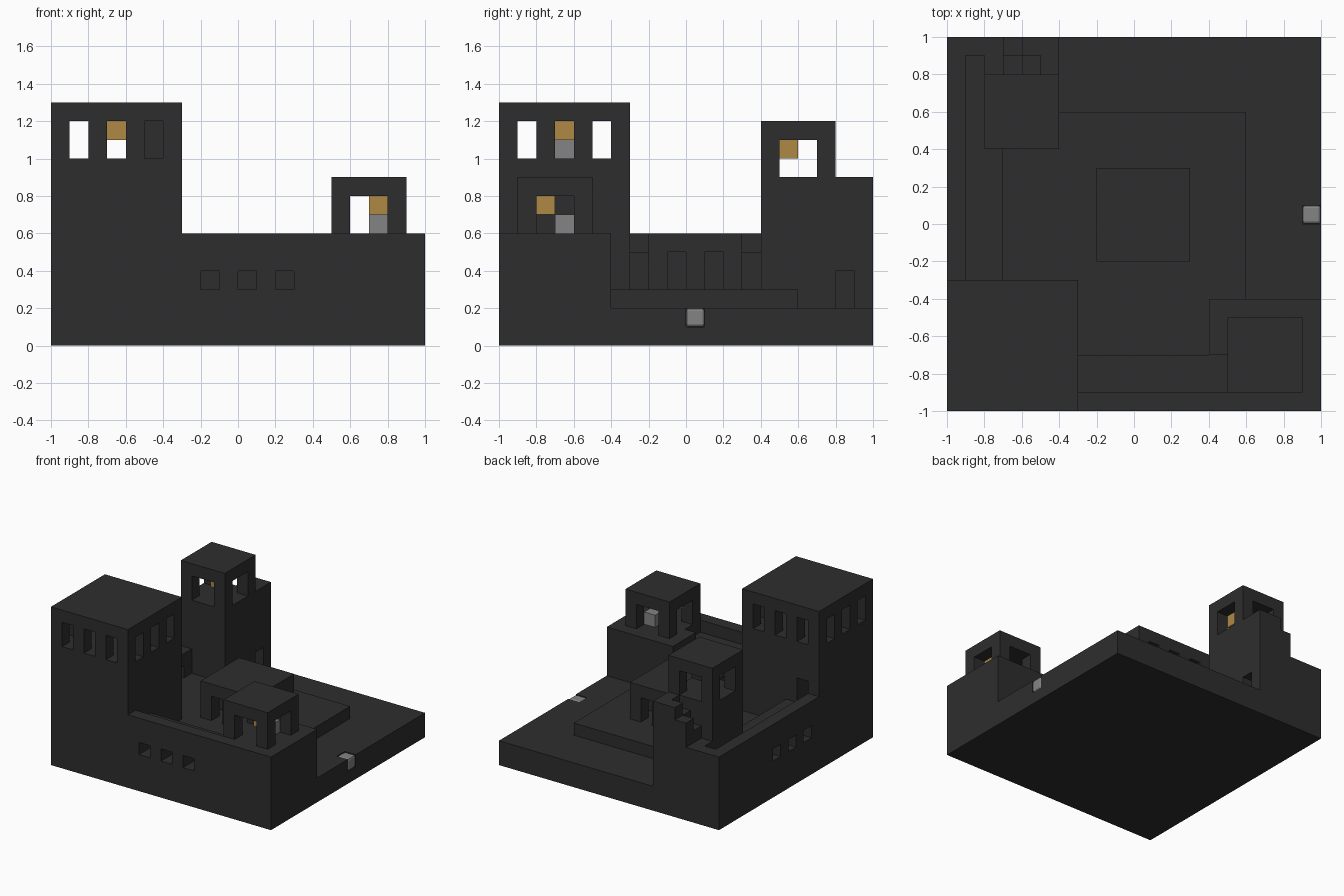
import bpy
import bmesh
from mathutils import Matrix, Vector

cube = bpy.data.objects.get("Cube")
if cube:
    bpy.data.objects.remove(cube, do_unlink=True)


def material(name, rgb):
    m = bpy.data.materials.new(name)
    m.use_nodes = True
    m.diffuse_color = (*rgb, 1)
    m.node_tree.nodes["Principled BSDF"].inputs["Base Color"].default_value = (*rgb, 1)
    return m


STONE = material("dark stone", (0.027, 0.027, 0.027))
GREY = material("grey metal", (0.23, 0.23, 0.23))
AMBER = material("amber lamp", (0.43, 0.25, 0.06))


def finish(name, bm, mat):
    bmesh.ops.recalc_face_normals(bm, faces=bm.faces)
    mesh = bpy.data.meshes.new(name)
    bm.to_mesh(mesh)
    bm.free()
    mesh.materials.append(mat)
    obj = bpy.data.objects.new(name, mesh)
    bpy.context.collection.objects.link(obj)
    return obj


def add_box(bm, lo, hi):
    lo, hi = Vector(lo), Vector(hi)
    place = Matrix.Translation((lo + hi) / 2) @ Matrix.Diagonal((*(hi - lo), 1))
    bmesh.ops.create_cube(bm, size=1, matrix=place)


def box(name, lo, hi, mat=STONE):
    bm = bmesh.new()
    add_box(bm, lo, hi)
    return finish(name, bm, mat)


def small_cube(name, corner, mat):
    return box(name, corner, [c + 0.1 for c in corner], mat)


def carve(obj, lo, hi):
    """Cut a box-shaped opening and discard the cutter."""
    cutter = box("cutter", lo, hi)
    cutter.hide_render = True
    mod = obj.modifiers.new("opening", 'BOOLEAN')
    mod.operation, mod.solver, mod.object = 'DIFFERENCE', 'EXACT', cutter
    bpy.context.view_layer.objects.active = obj
    bpy.ops.object.modifier_apply(modifier=mod.name)
    bpy.data.objects.remove(cutter, do_unlink=True)


def arcade(name, x, y, z, width, slots):
    """Square open storey: perimeter posts 0.1 thick carrying a flat roof."""
    bm = bmesh.new()
    for i in slots:
        for j in slots:
            if {i, j} & {slots[0], slots[-1]}:
                px, py = x + i * 0.1, y + j * 0.1
                add_box(bm, (px, py, z), (px + 0.1, py + 0.1, z + 0.2))
    add_box(bm, (x, y, z + 0.2), (x + width, y + width, z + 0.3))
    return finish(name, bm, STONE)


def rampart(name, start, end, along_x):
    """Wall with a walkway behind a raised parapet."""
    outline = [(0, 0), (0.3, 0), (0.3, 0.5), (0.1, 0.5), (0.1, 0.6), (0, 0.6)]
    bm = bmesh.new()
    verts = [bm.verts.new((start, u - 1, z) if along_x else (u - 1, start, z))
             for u, z in outline]
    face = bm.faces.new(verts)
    out = bmesh.ops.extrude_face_region(bm, geom=[face])["geom"]
    shift = (end - start, 0, 0) if along_x else (0, end - start, 0)
    bmesh.ops.translate(bm, vec=shift,
                        verts=[g for g in out if isinstance(g, bmesh.types.BMVert)])
    return finish(name, bm, STONE)


# Ground slab with a pocket for the gate stone, and the raised court
base = box("base", (-1, -1, 0), (1, 1, 0.2))
carve(base, (0.9, 0, 0.1), (1.1, 0.1, 0.3))
gate = small_cube("gate_stone", (0.9, 0, 0.1), GREY)
bevel = gate.modifiers.new("rounding", 'BEVEL')
bevel.width, bevel.segments = 0.015, 2
box("court", (-0.7, -0.7, 0.2), (0.6, 0.6, 0.3))

# Ramparts with three square loopholes each
front_wall = rampart("front_rampart", -0.3, 0.4, True)
side_wall = rampart("side_rampart", -0.3, 0.4, False)
for p in (-0.2, 0, 0.2):
    carve(front_wall, (p, -1.1, 0.3), (p + 0.1, -0.6, 0.4))
    carve(side_wall, (-1.1, p, 0.3), (-0.6, p + 0.1, 0.4))

# Main tower with a door to the walkway and a windowed top storey
tower = box("main_tower", (-1, -1, 0), (-0.3, -0.3, 1))
carve(tower, (-0.9, -0.5, 0.5), (-0.8, -0.2, 0.7))
arcade("main_tower_top", -1, -1, 1, 0.7, (0, 2, 4, 6))
small_cube("main_tower_lamp", (-0.7, -0.7, 1.1), AMBER)
small_cube("main_tower_block", (-0.8, -0.7, 1.0), GREY)

# Corner bastion with a guard house
bastion = box("corner_bastion", (0.4, -1, 0), (1, -0.4, 0.6))
carve(bastion, (0.3, -0.9, 0.5), (0.5, -0.7, 0.7))
arcade("guard_house", 0.5, -0.9, 0.6, 0.4, (0, 3))
small_cube("guard_house_lamp", (0.7, -0.8, 0.7), AMBER)
small_cube("guard_house_block", (0.7, -0.7, 0.6), GREY)

# Pillared hall in the court
arcade("hall", -0.2, -0.2, 0.3, 0.5, (0, 2, 4))

# Rear watch tower
box("watch_tower", (-0.8, 0.4, 0), (-0.4, 0.8, 0.9))
arcade("watch_tower_top", -0.8, 0.4, 0.9, 0.4, (0, 3))
small_cube("watch_tower_lamp", (-0.6, 0.5, 1.0), AMBER)

# Walkway and parapets around the rear corner
box("rear_walkway", (-0.9, 0.4, 0), (-0.8, 0.9, 0.5))
box("rear_side_parapet", (-1, 0.4, 0), (-0.9, 1, 0.6))
box("rear_parapet_low", (-0.9, 0.9, 0), (-0.7, 1, 0.6))
box("rear_parapet_middle", (-0.7, 0.9, 0), (-0.6, 1, 0.8))
box("rear_parapet_high", (-0.6, 0.9, 0), (-0.4, 1, 0.9))

# Stairs up to the watch tower, with a passage underneath
for i in range(4):
    x = -0.8 + i * 0.1
    box(f"stair_{i + 1}", (x, 0.8, 0.4), (x + 0.1, 0.9, 0.6 + i * 0.1))
box("passage_end", (-0.8, 0.8, 0.2), (-0.7, 0.9, 0.4))
